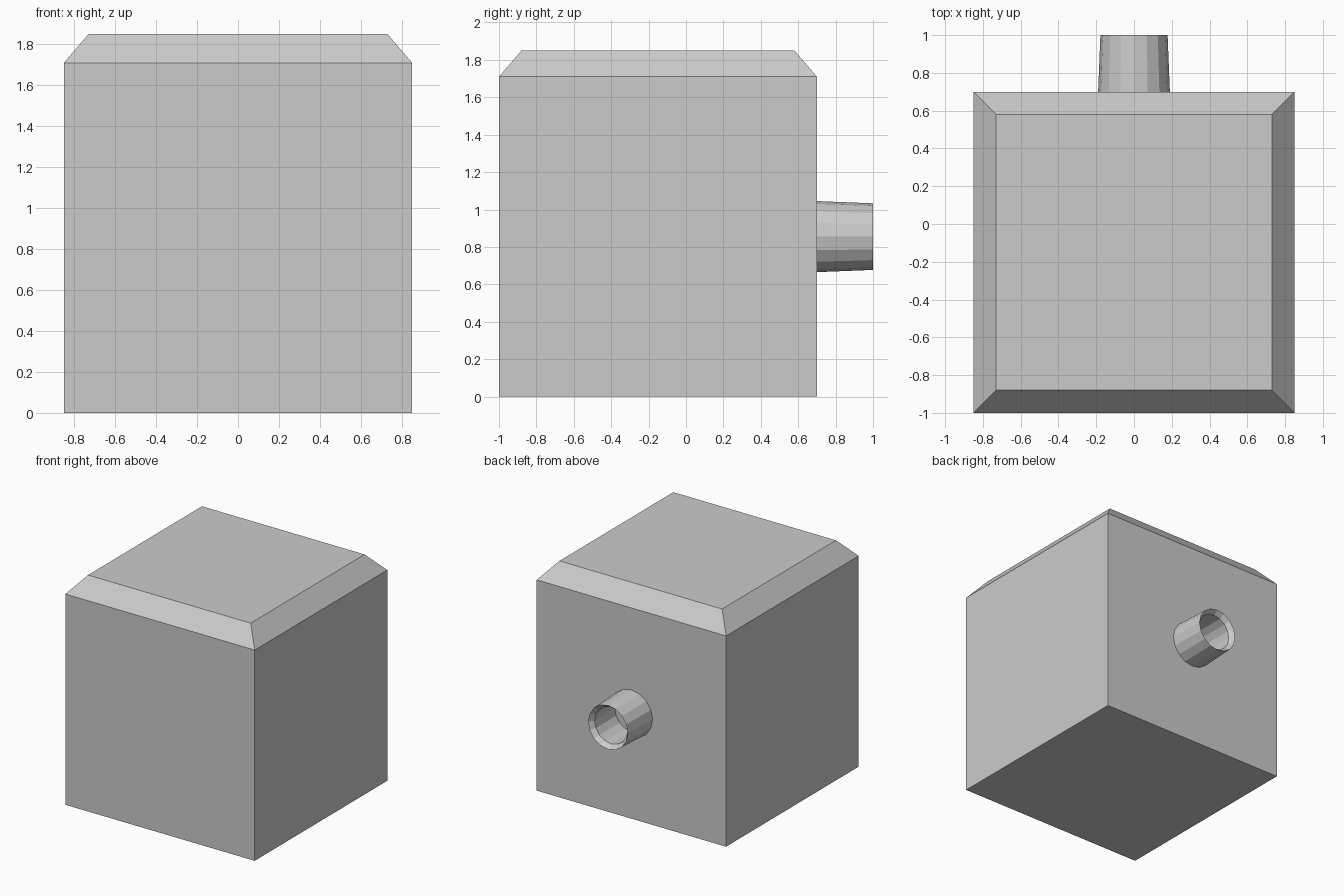
import bpy, bmesh, math

if "Cube" in bpy.data.objects:
    bpy.data.objects.remove(bpy.data.objects["Cube"])


def make_object(name, bm):
    bmesh.ops.recalc_face_normals(bm, faces=bm.faces[:])
    mesh = bpy.data.meshes.new(name)
    bm.to_mesh(mesh)
    bm.free()
    obj = bpy.data.objects.new(name, mesh)
    bpy.context.collection.objects.link(obj)
    return obj


def skin(bm, rings, closed=False):
    """Join successive vertex rings with quads."""
    n = len(rings[0])
    pairs = list(zip(rings, rings[1:]))
    if closed:
        pairs.append((rings[-1], rings[0]))
    for a, b in pairs:
        for i in range(n):
            j = (i + 1) % n
            bm.faces.new((a[i], a[j], b[j], b[i]))


# Box body with a chamfered top rim: (inset, height)
bm = bmesh.new()
rings = []
for inset, z in ((0, 0), (0, 1.71), (0.12, 1.85)):
    x, y0, y1 = 0.85 - inset, -1 + inset, 0.7 - inset
    rings.append([bm.verts.new(p) for p in
                  ((-x, y0, z), (x, y0, z), (x, y1, z), (-x, y1, z))])
skin(bm, rings)
bm.faces.new(rings[0])
bm.faces.new(rings[-1])
make_object("body", bm)

# Hollow tapered spout on the back, lathed around y: (radius, y)
SIDES = 16
CENTRE_Z = 0.855
bm = bmesh.new()
rings = []
for r, y in ((0.19, 0.7), (0.178, 1.0), (0.148, 0.96), (0.148, 0.7)):
    rings.append([bm.verts.new((r * math.cos(2 * math.pi * i / SIDES), y,
                                CENTRE_Z + r * math.sin(2 * math.pi * i / SIDES)))
                  for i in range(SIDES)])
skin(bm, rings)
make_object("spout", bm)
